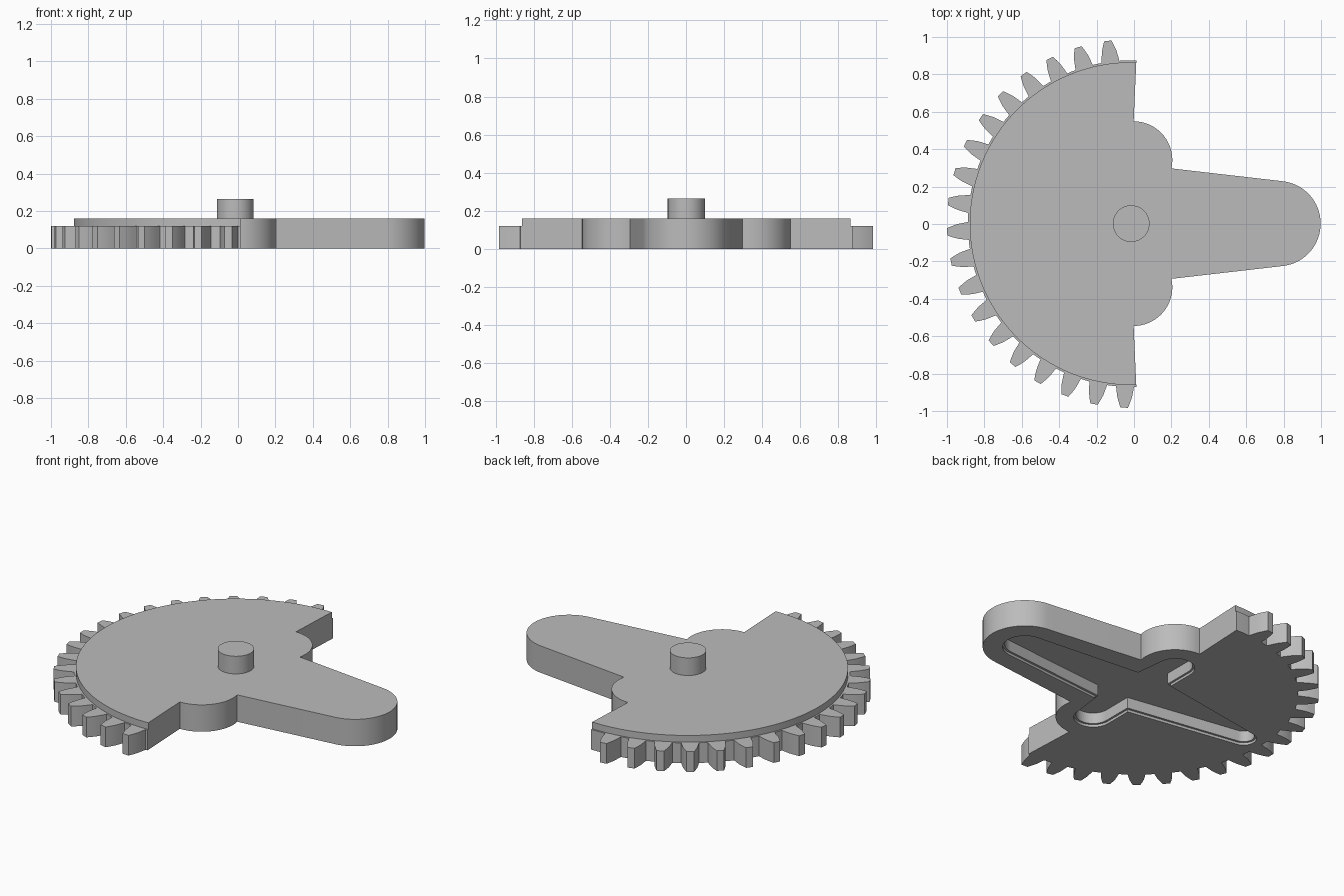
import bpy, bmesh, math

if "Cube" in bpy.data.objects:
    bpy.data.objects.remove(bpy.data.objects["Cube"])

CX, CY = -0.015, 0.002      # gear axis
PLATE_R, ROOT_R = 0.863, 0.873
PLATE_TOP, GEAR_TOP, PIN_TOP = 0.16, 0.12, 0.265

grey = bpy.data.materials.new("plain_grey")
grey.use_nodes = True
COLOUR = (0.5, 0.5, 0.5, 1)
grey.diffuse_color = COLOUR
for node in grey.node_tree.nodes:
    if node.type == 'BSDF_PRINCIPLED':
        node.inputs["Base Color"].default_value = COLOUR


def arc(x, y, r, start, end, steps):
    """Points on a circular arc, angles in degrees."""
    angles = [math.radians(start + (end - start) * i / steps) for i in range(steps + 1)]
    return [(x + r * math.cos(a), y + r * math.sin(a)) for a in angles]


def mirrored(half):
    """Close an upper half outline by mirroring it across the x axis."""
    return half + [(x, -y) for x, y in reversed(half) if abs(y) > 1e-5]


def prism(name, outline, bottom, top):
    """Extrude a flat outline upwards into a solid."""
    bm = bmesh.new()
    base = bm.faces.new([bm.verts.new((x + CX, y + CY, bottom)) for x, y in outline])
    new = bmesh.ops.extrude_face_region(bm, geom=[base])["geom"]
    bmesh.ops.translate(bm, vec=(0, 0, top - bottom),
                        verts=[v for v in new if isinstance(v, bmesh.types.BMVert)])
    bmesh.ops.recalc_face_normals(bm, faces=bm.faces)
    mesh = bpy.data.meshes.new(name)
    bm.to_mesh(mesh)
    bm.free()
    mesh.materials.append(grey)
    obj = bpy.data.objects.new(name, mesh)
    bpy.context.collection.objects.link(obj)
    return obj


def activate(obj):
    bpy.ops.object.select_all(action='DESELECT')
    obj.select_set(True)
    bpy.context.view_layer.objects.active = obj


def recess_outline(inset):
    """Tapered cross: long arms along x, short round arms along y."""
    return mirrored(
        arc(0.785, 0, 0.12 - inset, 0, 84, 12)
        + [(0.14 - inset, 0.18 - inset)]
        + arc(0.015, 0.345, 0.105 - inset, 0, 180, 20)
        + [(-0.09 + inset, 0.18 - inset)]
        + arc(-0.755, 0, 0.07 - inset, 99, 180, 10))


# Body plate: arm, two lobes and half disc
body = prism("body_plate", mirrored(
    arc(0.785, 0, 0.228, 0, 83.8, 16)
    + arc(0.013, 0.34, 0.207, -12.5, 90, 18)
    + arc(0, 0, PLATE_R, 88.2, 180, 48)), 0, PLATE_TOP)

# Stepped cross recess in the underside
for inset, depth in ((0, 0.015), (0.012, 0.08)):
    cutter = prism("recess_cutter", recess_outline(inset), -0.1, depth)
    cutter.hide_render = True
    activate(body)
    cut = body.modifiers.new("recess", 'BOOLEAN')
    cut.operation = 'DIFFERENCE'
    cut.solver = 'EXACT'
    cut.object = cutter
    bpy.ops.object.modifier_apply(modifier=cut.name)
    bpy.data.objects.remove(cutter)

# Toothed half rim, lower than the plate
TEETH, PITCH, FIRST = 19, 360 / 38, 97.3
flank = [(ROOT_R, 3.15), (0.90, 2.8), (0.93, 2.4), (0.96, 1.75), (0.985, 1.15)]


def polar(r, degrees):
    a = math.radians(degrees)
    return (r * math.cos(a), r * math.sin(a))


rim = [polar(ROOT_R, 88.2), polar(ROOT_R, 91)]
for i in range(TEETH):
    middle = FIRST + i * PITCH
    rim += [polar(r, middle - half) for r, half in flank]
    rim += [polar(r, middle + half) for r, half in reversed(flank)]
    if i < TEETH - 1:
        rim.append(polar(ROOT_R, middle + PITCH / 2))
rim.append(polar(ROOT_R, 271.8))
rim += arc(0, 0, PLATE_R - 0.01, 271.8, 88.2, 96)
gear = prism("gear_rim", rim, 0, GEAR_TOP)

# Central pin
pin = prism("centre_pin", arc(0, 0, 0.098, 0, 354.375, 63), PLATE_TOP - 0.01, PIN_TOP)

for part in (body, gear, pin):
    activate(part)
    bpy.ops.object.shade_smooth_by_angle(angle=math.radians(25))
